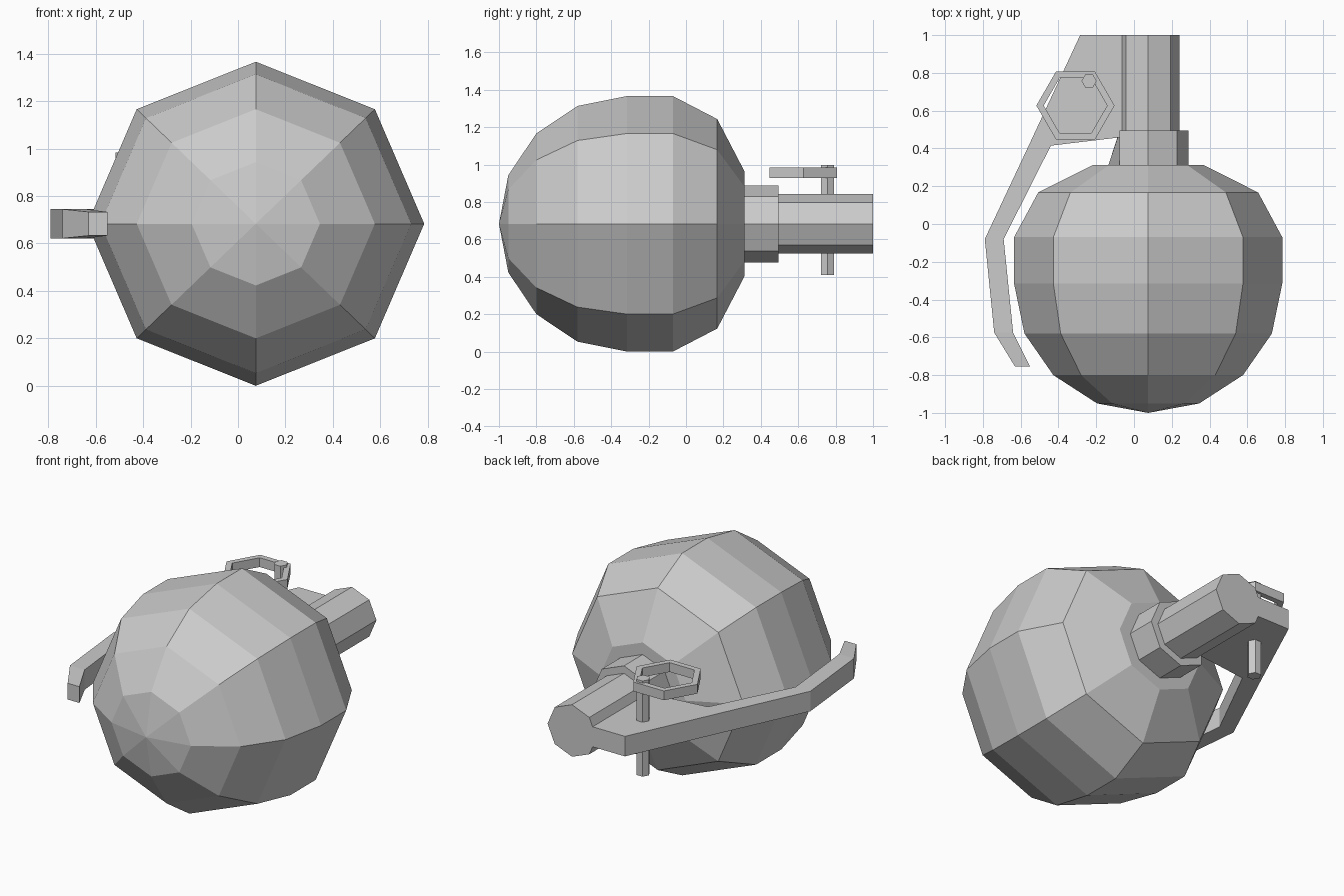
import bpy, bmesh
from math import sin, cos, pi

if "Cube" in bpy.data.objects:
    bpy.data.objects.remove(bpy.data.objects["Cube"])

CX, CZ = 0.075, 0.683      # body axis runs along y
SX = 0.71 / 0.683          # slight sideways stretch


def finish(bm, name):
    bmesh.ops.recalc_face_normals(bm, faces=bm.faces)
    me = bpy.data.meshes.new(name)
    bm.to_mesh(me)
    bm.free()
    ob = bpy.data.objects.new(name, me)
    bpy.context.collection.objects.link(ob)
    return ob


def lathe_y(name, profile, n=8):
    """Revolve (y, radius) pairs around the body axis, capping both ends."""
    bm = bmesh.new()
    rings = []
    for y, r in profile:
        if r == 0:
            rings.append([bm.verts.new((CX, y, CZ))])
        else:
            rings.append([bm.verts.new((CX + SX * r * cos(2 * pi * i / n), y,
                                        CZ + r * sin(2 * pi * i / n))) for i in range(n)])
    for a, b in zip(rings, rings[1:]):
        for i in range(n):
            j = (i + 1) % n
            if len(a) == 1:
                bm.faces.new((a[0], b[i], b[j]))
            else:
                bm.faces.new((a[i], a[j], b[j], b[i]))
    for ring in (rings[0], rings[-1]):
        if len(ring) > 1:
            bm.faces.new(ring)
    return finish(bm, name)


def prism(name, cx, cy, rx, z0, z1, inner=0.0):
    """Upright hexagonal prism, or a hexagonal ring when inner is given."""
    bm = bmesh.new()

    def loop(r, z):
        return [bm.verts.new((cx + r * cos(i * pi / 3), cy + r * sin(i * pi / 3), z))
                for i in range(6)]
    loops = [loop(rx, z0), loop(rx, z1)]
    if inner:
        loops += [loop(inner, z1), loop(inner, z0), loops[0]]
    else:
        bm.faces.new(loops[0])
        bm.faces.new(loops[1])
    for a, b in zip(loops, loops[1:]):
        for i in range(6):
            j = (i + 1) % 6
            bm.faces.new((a[i], a[j], b[j], b[i]))
    return finish(bm, name)


# Round faceted body
lathe_y("body", [(-1.0, 0), (-0.95, 0.26), (-0.80, 0.483), (-0.58, 0.63), (-0.315, 0.683),
                 (-0.07, 0.683), (0.167, 0.56), (0.313, 0.28)])

# Collar, tapered on the lever side
collar = lathe_y("collar", [(0.30, 0.206), (0.495, 0.206)])
for v in collar.data.vertices:
    if v.co.y > 0.4 and v.co.x < -0.1:
        v.co.x = -0.075

# Stem
lathe_y("stem", [(0.48, 0.16), (1.0, 0.16)])

# Safety lever: top-view outline as quad strips, narrowed at the tip
outer = [(-0.285, 1.0), (-0.555, 0.42), (-0.79, -0.08), (-0.74, -0.575), (-0.63, -0.755)]
inner = [(-0.063, 1.0), (-0.44, 0.415), (-0.69, -0.08), (-0.64, -0.575), (-0.55, -0.755)]
bm = bmesh.new()
levels = []
for s in (-1, 1):
    def make(pts):
        return [bm.verts.new((x, y, CZ + s * (0.05 if y < -0.7 else 0.0615))) for x, y in pts]
    o, i = make(outer), make(inner)
    k = make([(-0.063, 0.46)])[0]
    bm.faces.new((o[0], o[1], i[1], k, i[0]))
    for a in range(1, 4):
        bm.faces.new((o[a], o[a + 1], i[a + 1], i[a]))
    levels.append(o + i[:0:-1] + [k, i[0]])
lo, hi = levels
for a in range(len(lo)):
    b = (a + 1) % len(lo)
    bm.faces.new((lo[a], lo[b], hi[b], hi[a]))
finish(bm, "lever")

# Pin and pull ring
prism("pin", -0.238, 0.757, 0.04, 0.41, 0.998)
prism("pull_ring", -0.31, 0.627, 0.207, 0.927, 0.984, inner=0.168)
